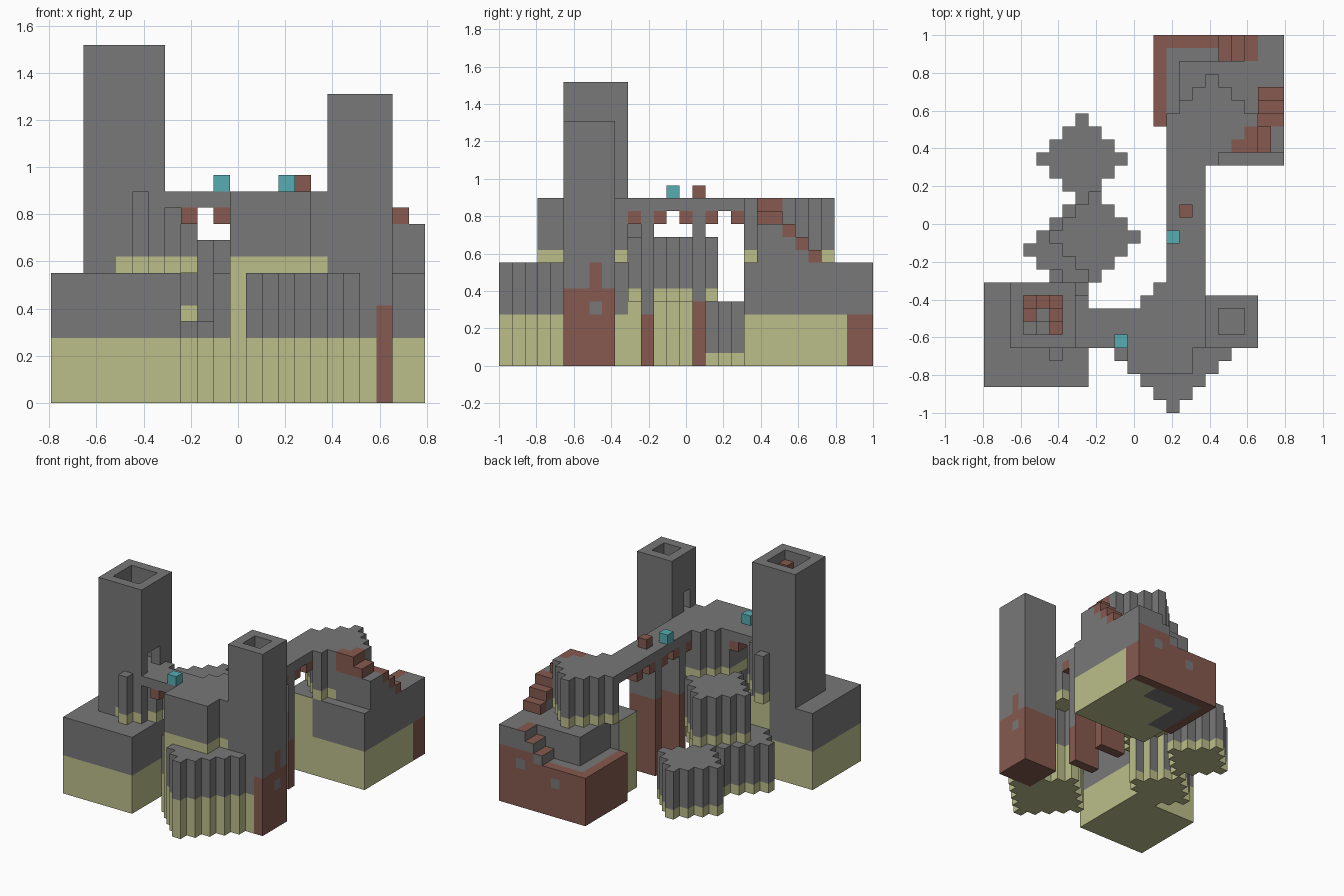
import bpy, bmesh
from mathutils import Vector

if "Cube" in bpy.data.objects:
    bpy.data.objects.remove(bpy.data.objects["Cube"])

U = 2 / 29                       # block size
STONE, MOSS, BRICK, TEAL = range(4)


def material(name, rgb):
    m = bpy.data.materials.new(name)
    m.use_nodes = True
    m.diffuse_color = (*rgb, 1)
    m.node_tree.nodes["Principled BSDF"].inputs["Base Color"].default_value = (*rgb, 1)
    return m


MATS = [material("stone grey", (.188, .188, .188)), material("moss yellow", (.497, .515, .254)),
        material("brick red", (.239, .102, .08)), material("teal", (.093, .413, .445))]

parts, solid = [], set()


def box(x0, x1, y0, y1, z0, z1):
    return {(i, j, k) for i in range(x0, x1) for j in range(y0, y1) for k in range(z0, z1)}


def drum(cx, cy, r, z0, z1):
    """Diamond-plan column cluster."""
    return {c for c in box(cx - r, cx + r + 1, cy - r, cy + r + 1, z0, z1)
            if abs(c[0] - cx) + abs(c[1] - cy) <= r}


def add(name, cells, rule):
    """Register a part; each block belongs to the first part that claims it."""
    cells = cells - solid
    solid.update(cells)
    parts.append((name, cells, rule if callable(rule) else lambda i, j, k, n: rule))


def hem(top, **sides):
    """Moss up to a height, which may differ per side."""
    return lambda i, j, k, n: MOSS if k < sides.get(n, top) else STONE


# front left base, tall tower with spiral stair and doorway
def base_paint(i, j, k, n):
    return MOSS if k < 4 or (n == "north" and i > 4) else STONE


add("left_base", box(0, 8, 2, 10, 0, 8), base_paint)
shaft = box(3, 6, 6, 9, 13, 22)
door = box(6, 7, 6, 8, 13, 15)
add("tall_tower", box(2, 7, 5, 10, 8, 22) - shaft - door,
    lambda i, j, k, n: MOSS if n == "south" and k == 8 and 4 <= i < 7 else STONE)
ring = [(4, 6), (3, 6), (3, 7), (3, 8), (4, 8), (5, 8), (5, 7), (5, 6)]
for s, (i, j) in enumerate(ring):
    add(f"spiral_step_{s + 1}", {(i, j, 13 + s)}, BRICK if s > 1 else STONE)
add("tower_buttress", drum(5, 7, 3, 8, 13) - shaft - door, hem(9))


# small tower with doorway
def small_tower_paint(i, j, k, n):
    if n == "south" and i < 20:
        return MOSS if k < 4 else STONE
    if n == "east" and j == 7 and k in (4, 6, 7):
        return STONE if k == 4 else BRICK
    return BRICK if k < 6 else STONE


add("small_tower", box(17, 21, 5, 9, 0, 19) - box(18, 20, 6, 8, 13, 19)
    - box(17, 18, 6, 7, 13, 15), small_tower_paint)

# front bastion, lower drum and raised platform
add("front_bastion", drum(14, 4, 4, 0, 8),
    lambda i, j, k, n: MOSS if k < 4 or (i == 11 and n == "south") else STONE)
add("front_platform", box(11, 16, 3, 8, 8, 13) | box(16, 17, 5, 10, 8, 13)
    | box(12, 16, 8, 9, 8, 13) | box(13, 16, 9, 10, 8, 13), hem(9))

# drums between the bridges
add("back_drum", drum(7, 19, 3, 0, 5), hem(1, south=4, below=9))
add("low_drum", drum(6, 12, 3, 0, 5), hem(1, south=4, east=5, below=9))
add("upper_drum", drum(8, 13, 3, 5, 10),
    lambda i, j, k, n: MOSS if n == "below" or (k == 5 and (n != "south" or i == 8)) else STONE)


# back base with lower ledge along its north-west corner
def back_paint(i, j, k, n):
    if n == "above":
        return BRICK if (k == 4 and (i == 13 or j == 28)) or (j > 26 and i < 21 and k > 4) else STONE
    if n == "north" and j == 28:
        patch = (i, k) in {(18, 5), (16, 3), (20, 4)}
        return STONE if patch or (k > 5 and i > 18) else BRICK
    if n == "west":
        return BRICK if i == 13 else MOSS if j < 22 else STONE
    if n == "below":
        rim = min(i - 13, 28 - j)
        return BRICK if rim < 1 else STONE if rim < 3 and i < 20 and j > 21 else MOSS
    if n == "east" and k < 4:
        return BRICK if j > 26 else MOSS
    if n == "south" and i < 17:
        return MOSS
    return MOSS if k < 4 and n == "south" else STONE


ledge_void = box(13, 15, 22, 29, 5, 8) | box(13, 18, 27, 29, 5, 8)
stair_void = box(18, 19, 27, 29, 6, 8) | box(19, 20, 27, 29, 7, 8)
add("back_base", box(13, 23, 19, 29, 0, 8) - box(13, 14, 19, 22, 0, 8) - ledge_void - stair_void,
    back_paint)

# back drum platform and the stair wrapping it
add("back_platform", drum(17, 22, 3, 8, 13), hem(9, below=9))


def stair_paint(i, j, k, n):
    if n == "south":
        return BRICK if k > 10 else STONE
    if i == 22 and j < 22:
        return STONE
    return BRICK if k >= {24: 8, 23: 9, 22: 10}.get(j, 11) else STONE


stair = box(19, 21, 20, 22, 8, 13) | box(21, 22, 20, 22, 8, 12) | box(22, 23, 20, 22, 8, 11)
for s in range(3):
    stair |= box(21, 23, 22 + s, 23 + s, 8, 11 - s)
add("back_stair", stair, stair_paint)

# bridges with piers and corbels
add("west_bridge", box(7, 11, 5, 8, 12, 13), STONE)
add("long_bridge", box(14, 17, 10, 23, 12, 13), STONE)
for x in (8, 10):
    add(f"west_corbel_{x}", box(x, x + 1, 5, 8, 11, 12), BRICK)
for y, red in ((11, 4), (15, 5)):
    def pier_paint(i, j, k, n, red=red):
        return BRICK if k < (red if n == "east" else red + 3) else STONE
    add(f"bridge_pier_{y}", box(14, 17, y, y + 1, 0, 12), pier_paint)
for y in (10, 12, 14, 16, 18):
    add(f"bridge_corbel_{y}", box(14, 17, y, y + 1, 11, 12), BRICK)

# single ornament blocks on the walkway
add("teal_block_front", {(10, 5, 13)}, TEAL)
add("teal_block_bridge", {(14, 13, 13)}, TEAL)
add("brick_block_bridge", {(15, 15, 13)}, BRICK)

DIRS = {"east": (1, 0, 0), "west": (-1, 0, 0), "north": (0, 1, 0),
        "south": (0, -1, 0), "above": (0, 0, 1), "below": (0, 0, -1)}


def build(name, cells, rule):
    """Skin the exposed block faces and merge flat regions of one colour."""
    bm, verts = bmesh.new(), {}

    def vert(p):
        key = tuple(round(c * 2) for c in p)
        if key not in verts:
            verts[key] = bm.verts.new(((p.x - 11.5) * U, (p.y - 14.5) * U, p.z * U))
        return verts[key]

    for c in sorted(cells):
        mid = Vector(c) + Vector((.5, .5, .5))
        for side, d in DIRS.items():
            if tuple(a + b for a, b in zip(c, d)) in solid:
                continue
            n = Vector(d)
            u = Vector((d[1], d[2], d[0]))
            v = n.cross(u)
            f = bm.faces.new([vert(mid + (n + a * u + b * v) / 2)
                              for a, b in ((-1, -1), (1, -1), (1, 1), (-1, 1))])
            f.material_index = rule(*c, side)
    bmesh.ops.dissolve_limit(bm, angle_limit=.01, verts=bm.verts, edges=bm.edges,
                             delimit={"MATERIAL"})
    me = bpy.data.meshes.new(name)
    bm.to_mesh(me)
    bm.free()
    for m in MATS:
        me.materials.append(m)
    bpy.context.collection.objects.link(bpy.data.objects.new(name, me))


for part in parts:
    if part[1]:
        build(*part)
